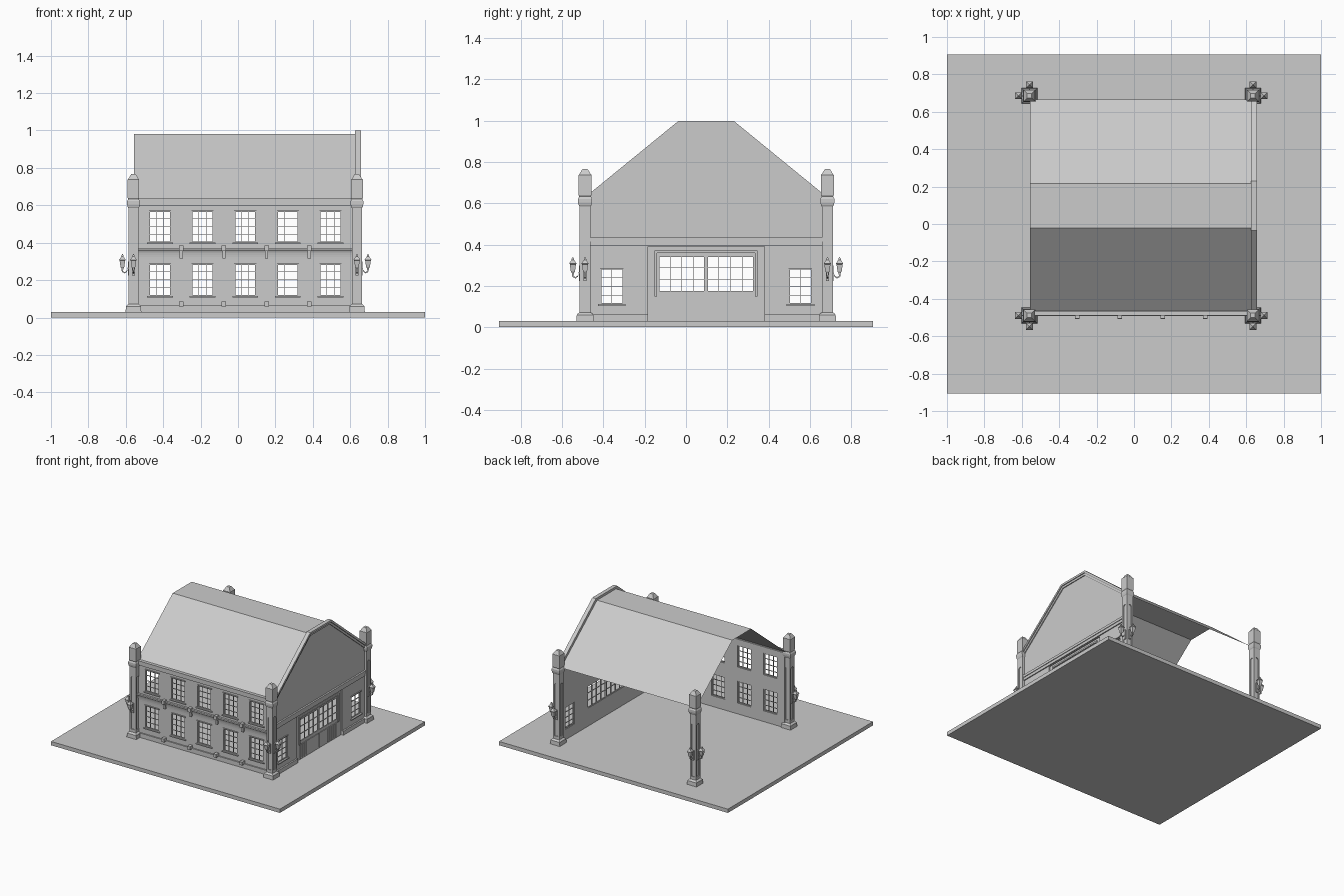
import bpy, bmesh, math
from mathutils import Vector

if "Cube" in bpy.data.objects:
    bpy.data.objects.remove(bpy.data.objects["Cube"])

CY = 0.0975                      # centre line of the building in y
PX, PY = (-0.559, 0.636), (-0.489, 0.685)


def finish(name, bm, smooth=False):
    bmesh.ops.recalc_face_normals(bm, faces=bm.faces)
    me = bpy.data.meshes.new(name)
    bm.to_mesh(me)
    bm.free()
    ob = bpy.data.objects.new(name, me)
    bpy.context.collection.objects.link(ob)
    if smooth:
        for p in me.polygons:
            p.use_smooth = len(p.vertices) == 4
    return ob


# wall frames: u along the wall, d outward, z up
def front(u, d, z):
    return Vector((u, -0.475 - d, z))


def side(u, d, z):
    return Vector((0.643 + d, u, z))


def world(u, d, z):
    return Vector((u, d, z))


def prism(bm, fr, pts, d0, d1):
    """Polygon of (u, z) points extruded from depth d0 to d1."""
    a = [bm.verts.new(fr(u, d0, z)) for u, z in pts]
    b = [bm.verts.new(fr(u, d1, z)) for u, z in pts]
    bm.faces.new(a)
    bm.faces.new(b[::-1])
    for i in range(len(pts)):
        j = (i + 1) % len(pts)
        bm.faces.new((a[i], a[j], b[j], b[i]))


def box(bm, fr, u0, u1, d0, d1, z0, z1):
    prism(bm, fr, [(u0, z0), (u1, z0), (u1, z1), (u0, z1)], d0, d1)


def loft(bm, x, y, prof):
    """Square lofted shape from (half width, z) steps."""
    rings = [[bm.verts.new((x + sx * h, y + sy * h, z))
              for sx, sy in ((-1, -1), (1, -1), (1, 1), (-1, 1))] for h, z in prof]
    for a, b in zip(rings, rings[1:]):
        for i in range(4):
            j = (i + 1) % 4
            bm.faces.new((a[i], a[j], b[j], b[i]))
    bm.faces.new(rings[0][::-1])
    bm.faces.new(rings[-1])


def pierced_wall(name, fr, u0, u1, z0, z1, holes, d0, d1):
    """Wall slab with rectangular openings (u0, u1, z0, z1)."""
    us = sorted({u0, u1, *[v for h in holes for v in h[:2]]})
    zs = sorted({z0, z1, *[v for h in holes for v in h[2:]]})
    bm = bmesh.new()
    grid = {(u, z): bm.verts.new(fr(u, d0, z)) for u in us for z in zs}
    for a, b in zip(us, us[1:]):
        for c, d in zip(zs, zs[1:]):
            mu, mz = (a + b) / 2, (c + d) / 2
            if not any(h[0] < mu < h[1] and h[2] < mz < h[3] for h in holes):
                bm.faces.new((grid[a, c], grid[b, c], grid[b, d], grid[a, d]))
    bmesh.ops.delete(bm, geom=[v for v in bm.verts if not v.link_faces], context='VERTS')
    ext = bmesh.ops.extrude_face_region(bm, geom=bm.faces[:], use_keep_orig=True)
    off = fr(0, d1, 0) - fr(0, d0, 0)
    bmesh.ops.translate(bm, vec=off, verts=[v for v in ext['geom'] if isinstance(v, bmesh.types.BMVert)])
    finish(name, bm)


def glazing(bm, fr, hole, cols, rows, d0=-0.012, d1=-0.004, f=0.006, m=0.0025):
    """Window frame and bars inside an opening."""
    a, b, c, d = hole
    box(bm, fr, a, a + f, d0, d1, c, d)
    box(bm, fr, b - f, b, d0, d1, c, d)
    box(bm, fr, a, b, d0, d1, c, c + f)
    box(bm, fr, a, b, d0, d1, d - f, d)
    for i in range(1, cols):
        u = a + (b - a) * i / cols
        box(bm, fr, u - m / 2, u + m / 2, d0, d1, c, d)
    for i in range(1, rows):
        z = c + (d - c) * i / rows
        box(bm, fr, a, b, d0, d1, z - m / 2, z + m / 2)


def trim(bm, fr, hole):
    """Sill and lintel around a window."""
    a, b, c, d = hole
    box(bm, fr, a - 0.010, b + 0.010, -0.005, 0.010, c - 0.008, c)
    box(bm, fr, a - 0.006, b + 0.006, -0.005, 0.006, d, d + 0.008)


# ground slab
bm = bmesh.new()
box(bm, world, -1, 1, -0.905, 0.905, 0, 0.03)
finish("ground_slab", bm)

# front wall with ten windows
fh = [(-0.417 + 0.2278 * i - 0.059, -0.417 + 0.2278 * i + 0.059, z0, z1)
      for i in range(5) for z0, z1 in ((0.115, 0.288), (0.400, 0.570))]
pierced_wall("front_wall", front, -0.54, 0.62, 0.03, 0.62, fh, 0, -0.018)
bm, bt = bmesh.new(), bmesh.new()
for h in fh:
    glazing(bm, front, h, 3, 4)
    trim(bt, front, h)
finish("front_window_bars", bm)
finish("front_window_trim", bt)

# front mouldings: plinth, coved middle ledge, stepped cornice
bm = bmesh.new()
box(bm, front, -0.54, 0.62, 0, 0.010, 0.03, 0.065)
box(bm, front, -0.54, 0.62, 0, 0.010, 0.598, 0.612)
box(bm, front, -0.54, 0.62, -0.01, 0.015, 0.612, 0.635)
finish("front_plinth_and_cornice", bm)
bm = bmesh.new()
cove = [(0, 0.31)] + [(0.012 * (1 - math.cos(t * math.pi / 12)), 0.31 + 0.05 * math.sin(t * math.pi / 12))
                      for t in range(1, 7)] + [(0.016, 0.362), (0.016, 0.373), (0, 0.373)]
prism(bm, lambda u, d, z: front(d, u, z), cove, -0.54, 0.62)
finish("front_cove_ledge", bm)

# small brackets and feet between the windows
bm = bmesh.new()
for i in range(4):
    x = -0.303 + 0.2278 * i
    box(bm, front, x - 0.012, x + 0.012, 0, 0.034, 0.06, 0.086)
    box(bm, front, x - 0.012, x + 0.012, 0, 0.030, 0.355, 0.385)
    box(bm, front, x - 0.009, x + 0.009, 0, 0.018, 0.315, 0.355)
finish("front_brackets", bm)

# side wall with two windows and the doorway
sh = [(CY + s * 0.457 - 0.057, CY + s * 0.457 + 0.057, 0.112, 0.285) for s in (-1, 1)]
door = (CY - 0.282, CY + 0.282, 0.03, 0.39)
pierced_wall("side_wall", side, CY - 0.562, CY + 0.562, 0.03, 0.435, sh + [door], 0, -0.017)
bm, bt = bmesh.new(), bmesh.new()
for h in sh:
    glazing(bm, side, h, 2, 4)
    trim(bt, side, h)
finish("side_window_bars", bm)
finish("side_window_trim", bt)

# double door with glazed upper half and planks below
dh = [(CY - 0.230, CY - 0.006, 0.172, 0.345), (CY + 0.006, CY + 0.230, 0.172, 0.345)]
pierced_wall("door_panel", side, *door, dh, -0.008, -0.017)
bm = bmesh.new()
for h in dh:
    glazing(bm, side, h, 4, 3, -0.014, -0.006, 0.004)
for s in (-1, 1):
    u = CY + s * 0.243
    box(bm, side, u - 0.006, u + 0.006, -0.010, 0, 0.15, 0.37)
    for i in range(9):
        u = CY + s * (0.018 + 0.0255 * i)
        box(bm, side, u - 0.011, u + 0.011, -0.010, -0.003, 0.04, 0.15)
box(bm, side, CY - 0.249, CY + 0.249, -0.010, 0, 0.36, 0.372)
finish("door_frame_and_planks", bm)

# side band and plinths
bm = bmesh.new()
box(bm, side, CY - 0.562, CY + 0.562, 0, 0.008, 0.393, 0.415)
box(bm, side, CY - 0.562, CY + 0.562, 0, 0.013, 0.415, 0.435)
for s in (-1, 1):
    a, b = sorted((CY + s * 0.282, CY + s * 0.562))
    box(bm, side, a, b, 0, 0.012, 0.03, 0.062)
finish("side_band_and_plinth", bm)


# gable wall and its stepped rim
def gable_line(t):
    w, e, z = 0.133 - 0.354 * t, 0.65 - t / 0.776, 1.0 - t
    return [(CY - 0.562, e), (CY - w, z), (CY + w, z), (CY + 0.562, e)]


bm = bmesh.new()
prism(bm, side, [(CY - 0.562, 0.435)] + gable_line(0.015) + [(CY + 0.562, 0.435)], 0, -0.017)
finish("gable_wall", bm)
bm = bmesh.new()
for t0, t1, d in ((0, 0.016, 0.014), (0.016, 0.032, 0.007)):
    o, i = gable_line(t0), gable_line(t1)
    for k in range(3):
        prism(bm, side, [o[k], o[k + 1], i[k + 1], i[k]], -0.017, d)
bmesh.ops.remove_doubles(bm, verts=bm.verts, dist=1e-5)
finish("gable_rim", bm)

# thin roof sheet, open underneath
bm = bmesh.new()
prof = [(CY - 0.568, 0.62), (CY - 0.118, 0.982), (CY + 0.118, 0.982), (CY + 0.568, 0.62)]
rows = [[bm.verts.new((x, y, z)) for y, z in prof] for x in (-0.556, 0.628)]
for k in range(3):
    bm.faces.new((rows[0][k], rows[1][k], rows[1][k + 1], rows[0][k + 1]))
roof = finish("roof", bm)

# corner pillars with arched recesses
arch = [(-0.014, 0.095), (0.014, 0.095)] + [(0.014 * math.cos(i * math.pi / 8), 0.497 + 0.014 * math.sin(i * math.pi / 8))
                                            for i in range(9)]
bm, bc = bmesh.new(), bmesh.new()
for x in PX:
    for y in PY:
        loft(bm, x, y, [(0.042, 0.03), (0.040, 0.06), (0.035, 0.066), (0.027, 0.072), (0.027, 0.585),
                        (0.031, 0.592), (0.034, 0.605), (0.034, 0.622), (0.028, 0.634), (0.031, 0.64),
                        (0.031, 0.738), (0.027, 0.742), (0.014, 0.764), (0.012, 0.766)])
        for s in (-1, 1):
            prism(bc, lambda u, d, z: Vector((x + u, y + s * d, z)), arch, 0.021, 0.032)
            prism(bc, lambda u, d, z: Vector((x + s * d, y + u, z)), arch, 0.021, 0.032)
pillars = finish("corner_pillars", bm)
cutter = finish("pillar_recess_cutter", bc)
cutter.hide_render = cutter.hide_viewport = True
mod = pillars.modifiers.new("recess", 'BOOLEAN')
mod.operation, mod.object, mod.solver = 'DIFFERENCE', cutter, 'EXACT'

# wall lanterns on the outward faces of each pillar
bm = bmesh.new()
for x, sx in zip(PX, (-1, 1)):
    for y, sy in zip(PY, (-1, 1)):
        for dx, dy in ((sx, 0), (0, sy)):
            loft(bm, x + dx * 0.059, y + dy * 0.059,
                 [(0.003, 0.245), (0.005, 0.262), (0.010, 0.270), (0.015, 0.305), (0.018, 0.308),
                  (0.009, 0.322), (0.006, 0.326), (0.006, 0.331), (0.001, 0.340)])
            fr = lambda u, d, z: Vector((x + dx * u + dy * d, y + dy * u + dx * d, z))
            box(bm, fr, 0.020, 0.030, -0.008, 0.008, 0.225, 0.300)
            arm = [(0.026, 0.285), (0.034, 0.252), (0.046, 0.243), (0.060, 0.250)]
            prism(bm, fr, arm + [(u, z - 0.007) for u, z in arm[::-1]], -0.003, 0.003)
finish("pillar_lanterns", bm)
